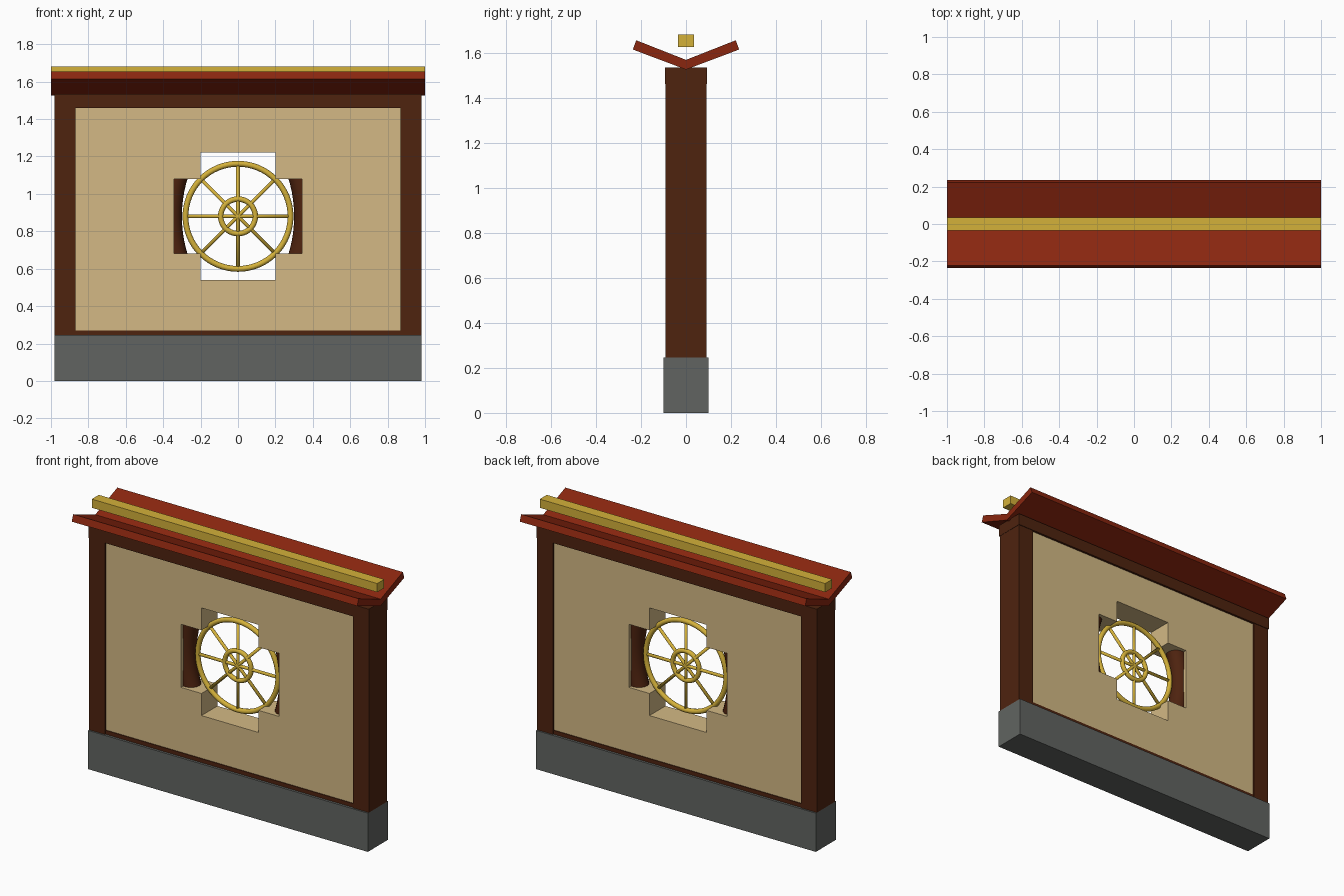
import bpy, bmesh, math
from mathutils import Matrix, Vector

if "Cube" in bpy.data.objects:
    bpy.data.objects.remove(bpy.data.objects["Cube"])


def material(name, r, g, b):
    """Flat colour from 0-255 sRGB values."""
    def lin(c):
        c /= 255
        return c / 12.92 if c <= 0.04045 else ((c + 0.055) / 1.055) ** 2.4
    m = bpy.data.materials.new(name)
    m.diffuse_color = (lin(r), lin(g), lin(b), 1)
    m.use_nodes = True
    m.node_tree.nodes["Principled BSDF"].inputs["Base Color"].default_value = m.diffuse_color
    return m


STONE = material("grey stone", 97, 100, 97)
WOOD = material("dark wood", 78, 35, 15)
PLASTER = material("tan plaster", 211, 185, 133)
ROOF = material("red roof", 138, 38, 15)
GOLD = material("gold", 212, 177, 58)

WHEEL_Z = 0.88


def finish(name, bm, mat, smooth=False):
    bmesh.ops.recalc_face_normals(bm, faces=bm.faces)
    me = bpy.data.meshes.new(name)
    bm.to_mesh(me)
    bm.free()
    me.materials.append(mat)
    if smooth:
        for p in me.polygons:
            p.use_smooth = True
    ob = bpy.data.objects.new(name, me)
    bpy.context.collection.objects.link(ob)
    return ob


def box(name, x0, x1, half_y, z0, z1, mat):
    bm = bmesh.new()
    size = Matrix.Diagonal((x1 - x0, 2 * half_y, z1 - z0, 1))
    mid = Matrix.Translation(((x0 + x1) / 2, 0, (z0 + z1) / 2))
    bmesh.ops.create_cube(bm, size=1, matrix=mid @ size)
    return finish(name, bm, mat)


def ring(name, rx, rz, tube, mat, steps=64, sides=12):
    """Round-section ring standing in the wall plane, circular or oval."""
    bm = bmesh.new()
    loops = []
    for i in range(steps):
        a = math.tau * i / steps
        loop = []
        for j in range(sides):
            b = math.tau * j / sides
            d = tube * math.cos(b)
            loop.append(bm.verts.new(((rx + d) * math.cos(a), tube * math.sin(b),
                                      WHEEL_Z + (rz + d) * math.sin(a))))
        loops.append(loop)
    for i in range(steps):
        p, q = loops[i], loops[(i + 1) % steps]
        for j in range(sides):
            k = (j + 1) % sides
            bm.faces.new((p[j], p[k], q[k], q[j]))
    return finish(name, bm, mat, True)


# Stone footing and timber frame
box("base", -0.98, 0.98, 0.1, 0, 0.245, STONE)
box("bottom_rail", -0.87, 0.87, 0.085, 0.245, 0.27, WOOD)
box("top_beam", -0.982, 0.982, 0.094, 1.46, 1.535, WOOD)

# Plaster panels around the cross-shaped opening
box("wall_lower", -0.87, 0.87, 0.08, 0.27, 0.54, PLASTER)
box("wall_upper", -0.87, 0.87, 0.08, 1.222, 1.46, PLASTER)
for side, s in (("left", -1), ("right", 1)):
    def span(a, b):
        return sorted((s * a, s * b))
    box("post_" + side, *span(0.87, 0.98), 0.09, 0.245, 1.46, WOOD)
    box("wall_" + side, *span(0.343, 0.87), 0.08, 0.54, 1.222, PLASTER)
    box("lower_corner_" + side, *span(0.2, 0.343), 0.08, 0.54, 0.68, PLASTER)
    box("upper_corner_" + side, *span(0.2, 0.343), 0.08, 1.08, 1.222, PLASTER)

# Wooden window surround, mostly buried in the wall
ring("window_surround", 0.36, 0.52, 0.06, WOOD, 64, 16)

# Gold wheel lattice: rim, hub ring and four crossing bars
ring("wheel_rim", 0.281, 0.281, 0.0155, GOLD)
ring("wheel_hub", 0.0925, 0.0925, 0.0145, GOLD, 40)
for i in range(4):
    bm = bmesh.new()
    turn = Matrix.Rotation(i * math.pi / 4, 4, 'Y')
    bmesh.ops.create_cone(bm, cap_ends=True, segments=10, radius1=0.01, radius2=0.01,
                          depth=0.56, matrix=Matrix.Translation((0, 0, WHEEL_Z)) @ turn)
    finish(f"spoke_bar_{i + 1}", bm, GOLD, True)

# Roof: one V-shaped profile drawn along x
bm = bmesh.new()
profile = [(0, 1.525), (0.236, 1.614), (0.221, 1.655), (0, 1.568),
           (-0.221, 1.655), (-0.236, 1.614)]
for half in ((0, 1, 2, 3), (0, 3, 4, 5)):
    f = bm.faces.new([bm.verts.new((-1, *profile[i])) for i in half])
bmesh.ops.remove_doubles(bm, verts=bm.verts, dist=1e-5)
new = bmesh.ops.extrude_face_region(bm, geom=bm.faces[:], use_keep_orig=True)
bmesh.ops.translate(bm, vec=Vector((2, 0, 0)),
                    verts=[g for g in new["geom"] if isinstance(g, bmesh.types.BMVert)])
# remove the hidden inner wall along the valley
inner = [f for f in bm.faces if all(abs(v.co.y) < 1e-4 for v in f.verts)]
bmesh.ops.delete(bm, geom=inner, context='FACES_ONLY')
finish("roof", bm, ROOF)

# Gold ridge beam above the valley
box("ridge_beam", -1, 1, 0.035, 1.625, 1.68, GOLD)
